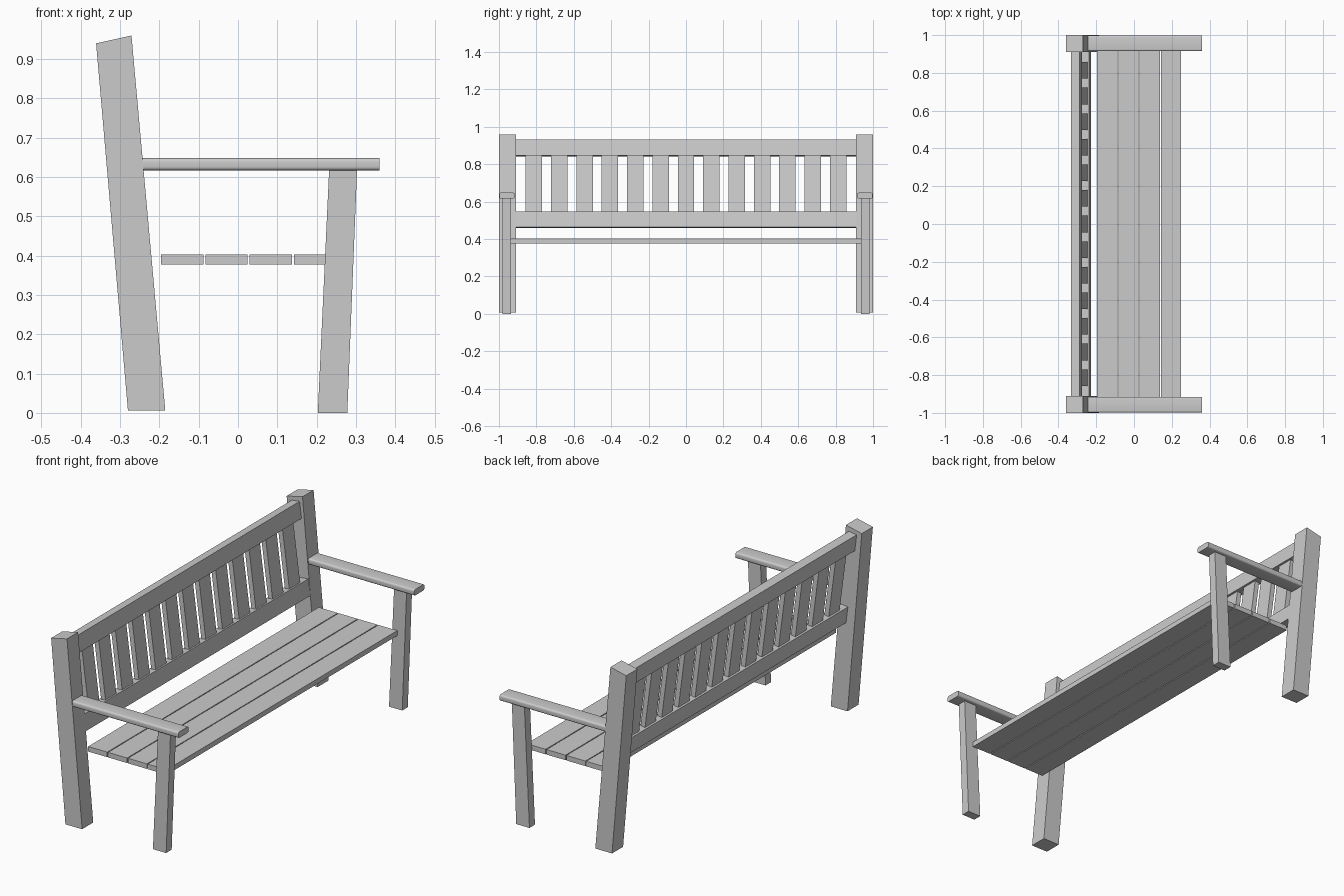
import bpy, bmesh

if "Cube" in bpy.data.objects:
    bpy.data.objects.remove(bpy.data.objects["Cube"])


def prism(name, profile, y0, y1):
    """Extrude an x-z outline along y."""
    bm = bmesh.new()
    verts = [bm.verts.new((x, y0, z)) for x, z in profile]
    face = bm.faces.new(verts)
    ext = bmesh.ops.extrude_face_region(bm, geom=[face])
    moved = [v for v in ext["geom"] if isinstance(v, bmesh.types.BMVert)]
    bmesh.ops.translate(bm, verts=moved, vec=(0, y1 - y0, 0))
    bmesh.ops.recalc_face_normals(bm, faces=bm.faces)
    mesh = bpy.data.meshes.new(name)
    bm.to_mesh(mesh)
    bm.free()
    obj = bpy.data.objects.new(name, mesh)
    bpy.context.collection.objects.link(obj)
    return obj


def box(x0, x1, z0, z1):
    return [(x0, z0), (x1, z0), (x1, z1), (x0, z1)]


TILT = 0.13  # backward lean of the backrest


def leaning(z0, z1, inset, thick):
    """Outline of a backrest board; inset is measured from the rail front."""
    front = lambda z: -0.226 - inset - TILT * (z - 0.46)
    drop = TILT * thick
    return [(front(z0), z0), (front(z1), z1),
            (front(z1) - thick, z1 - drop), (front(z0) - thick, z0 - drop)]


# Posts, legs and armrests at both ends
for side, s in (("left", -1), ("right", 1)):
    prism("rear_post_" + side,
          [(-0.28, 0.006), (-0.185, 0.006), (-0.271, 0.96), (-0.361, 0.94)],
          s * 0.91, s * 1.0)
    prism("front_leg_" + side,
          [(0.203, 0), (0.278, 0), (0.303, 0.622), (0.232, 0.622)],
          s * 0.935, s * 0.98)
    arm = prism("armrest_" + side, box(-0.248, 0.36, 0.617, 0.648),
                s * 0.915, s * 0.998)
    # Round only the long edges of the armrest
    bm = bmesh.new()
    bm.from_mesh(arm.data)
    long_edges = [e for e in bm.edges
                  if abs(e.verts[0].co.x - e.verts[1].co.x) > 0.3]
    bmesh.ops.bevel(bm, geom=long_edges, offset=0.009, segments=4,
                    profile=0.5, affect='EDGES')
    bm.to_mesh(arm.data)
    bm.free()
    bpy.ops.object.select_all(action='DESELECT')
    arm.select_set(True)
    bpy.context.view_layer.objects.active = arm
    bpy.ops.object.shade_smooth_by_angle()

# Seat boards
for i in range(4):
    x = -0.196 + i * 0.1127
    prism(f"seat_board_{i + 1}", box(x, x + 0.108, 0.377, 0.403), -0.935, 0.935)

# Backrest rails
prism("lower_back_rail", leaning(0.464, 0.548, 0, 0.045), -0.915, 0.915)
prism("upper_back_rail", leaning(0.847, 0.932, 0, 0.045), -0.915, 0.915)

# Backrest slats
for i in range(13):
    y = (i - 6) * 0.1355
    prism(f"back_slat_{i + 1}", leaning(0.535, 0.86, 0.01, 0.025),
          y - 0.044, y + 0.044)
